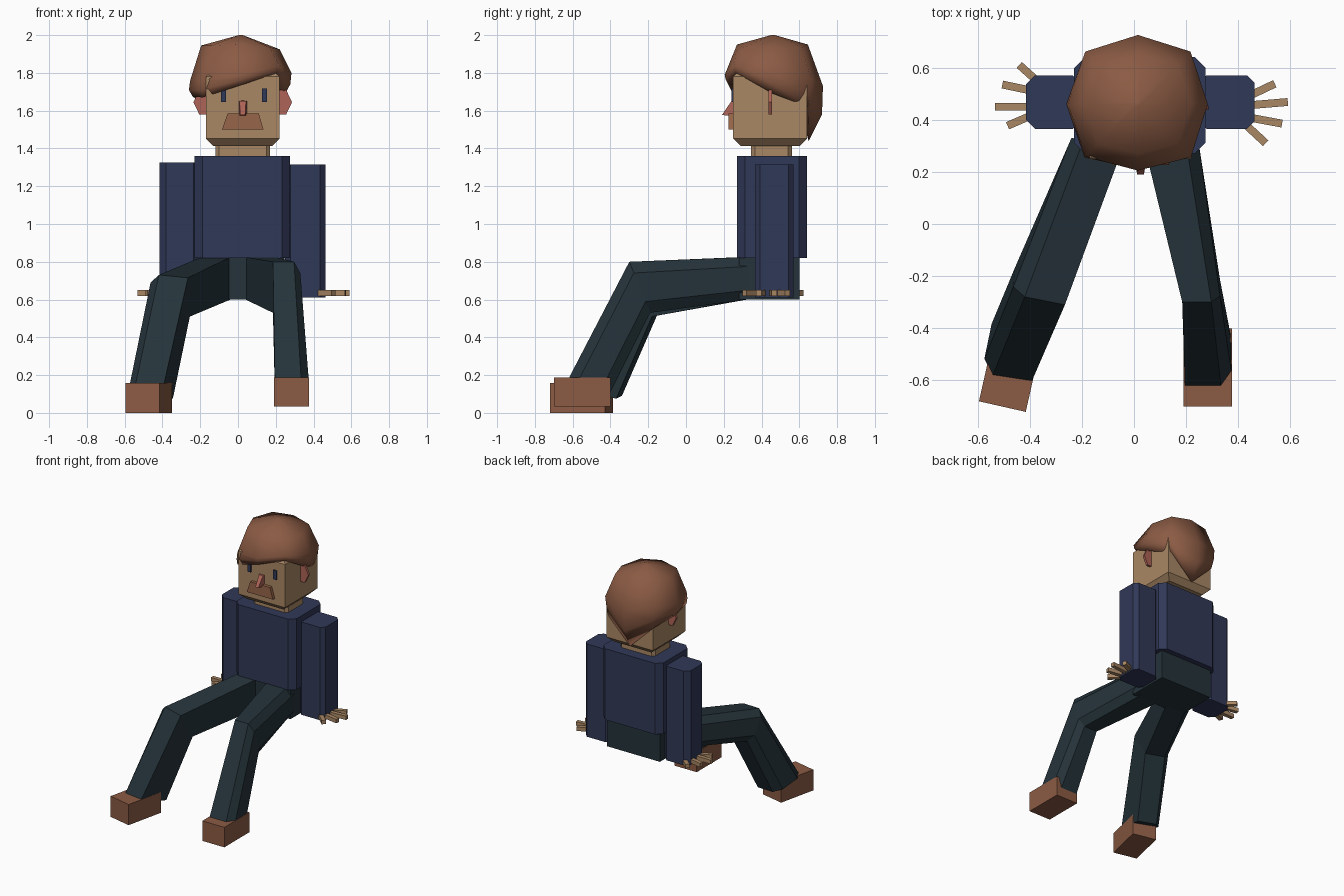
import bpy, bmesh, math
from mathutils import Vector, Matrix

if "Cube" in bpy.data.objects:
    bpy.data.objects.remove(bpy.data.objects["Cube"])


def material(name, rgb):
    m = bpy.data.materials.new(name)
    m.diffuse_color = (*rgb, 1)
    m.use_nodes = True
    m.node_tree.nodes["Principled BSDF"].inputs["Base Color"].default_value = m.diffuse_color
    return m


BROWN = material("brown", (0.26, 0.105, 0.058))
SKIN = material("skin", (0.40, 0.245, 0.13))
NAVY = material("navy", (0.03, 0.04, 0.095))
TEAL = material("dark teal", (0.018, 0.033, 0.042))
PINK = material("pink", (0.42, 0.125, 0.095))
RUST = material("rust brown", (0.31, 0.13, 0.065))


def finish(bm, name, mat, smooth=False):
    bmesh.ops.recalc_face_normals(bm, faces=bm.faces)
    for f in bm.faces:
        f.smooth = smooth
    me = bpy.data.meshes.new(name)
    bm.to_mesh(me)
    bm.free()
    me.materials.append(mat)
    ob = bpy.data.objects.new(name, me)
    bpy.context.collection.objects.link(ob)
    return ob


def box(name, mat, x, y, z, bevel=0, pick=None, turn=0):
    """Box from ranges; pick chooses the edges to chamfer; turn spins it about z."""
    bm = bmesh.new()
    bmesh.ops.create_cube(bm, size=1)
    c = Vector([sum(r) / 2 for r in (x, y, z)])
    for v in bm.verts:
        v.co = Vector([v.co[i] * (r[1] - r[0]) for i, r in enumerate((x, y, z))])
    if bevel:
        edges = [e for e in bm.edges if pick is None or pick(e.verts[0].co, e.verts[1].co)]
        bmesh.ops.bevel(bm, geom=edges, offset=bevel, segments=1, affect='EDGES')
    bm.transform(Matrix.Translation(c) @ Matrix.Rotation(turn, 4, 'Z'))
    return finish(bm, name, mat)


def loft(name, mat, rings, smooth=False):
    """Closed skin through rings of equal point count."""
    bm = bmesh.new()
    vs = [[bm.verts.new(p) for p in r] for r in rings]
    n = len(vs[0])
    for a, b in zip(vs, vs[1:]):
        for i in range(n):
            j = (i + 1) % n
            bm.faces.new((a[i], a[j], b[j], b[i]))
    for end in (vs[0], vs[-1]):
        c = bm.verts.new(sum((v.co for v in end), Vector()) / n)
        for i in range(n):
            bm.faces.new((end[i], end[(i + 1) % n], c))
    return finish(bm, name, mat, smooth)


def upright(a, b):
    return abs(a.z - b.z) > 0.03 and abs(a.x - b.x) < 1e-4


# Torso and hips
box("torso", NAVY, (-0.23, 0.275), (0.27, 0.64), (0.82, 1.36), 0.042, upright)
box("hips", TEAL, (-0.2, 0.245), (0.28, 0.6), (0.6, 0.825))

# Arms with fanned fingers
box("right_arm", NAVY, (0.25, 0.462), (0.365, 0.57), (0.61, 1.315), 0.028, upright)
box("left_arm", NAVY, (-0.415, -0.2), (0.365, 0.57), (0.61, 1.325), 0.035, upright)


def finger(name, a, b):
    a, b = Vector(a), Vector(b)
    d = (b - a).normalized()
    a = a - d * 0.08
    m, h = (a + b) / 2, (b - a).length / 2
    box(name, SKIN, (m.x - h, m.x + h), (m.y - 0.015, m.y + 0.015), (0.62, 0.65),
        turn=math.atan2(d.y, d.x))


for i, (a, b) in enumerate([((0.46, 0.50), (0.54, 0.538)), ((0.46, 0.457), (0.59, 0.468)),
                            ((0.46, 0.405), (0.568, 0.385)), ((0.44, 0.37), (0.505, 0.31))]):
    finger(f"right_finger_{i}", a, b)
for i, (a, b) in enumerate([((-0.39, 0.565), (-0.44, 0.61)), ((-0.41, 0.515), (-0.505, 0.535)),
                            ((-0.42, 0.45), (-0.533, 0.45)), ((-0.42, 0.405), (-0.485, 0.377))]):
    finger(f"left_finger_{i}", a, b)


# Legs: bent six-sided tubes, chamfered on the outer side
def section(inner_front, outer_front, inner_back):
    o, u, v = Vector(inner_front), Vector(outer_front), Vector(inner_back)
    u, v = u - o, v - o
    return [o + u * s + v * t for s, t in
            ((0, 0), (0.77, 0), (1, 0.22), (1, 0.78), (0.77, 1), (0, 1))]


loft("right_leg", TEAL, [
    section((0.04, 0.3, 0.825), (0.245, 0.33, 0.825), (0.04, 0.3, 0.6)),
    section((0.185, -0.30, 0.8), (0.33, -0.30, 0.8), (0.185, -0.19, 0.53)),
    section((0.195, -0.62, 0.185), (0.375, -0.62, 0.185), (0.195, -0.40, 0.11))])
loft("left_leg", TEAL, [
    section((-0.04, 0.3, 0.825), (-0.24, 0.33, 0.825), (-0.04, 0.3, 0.6)),
    section((-0.265, -0.31, 0.715), (-0.465, -0.27, 0.735), (-0.255, -0.18, 0.51)),
    section((-0.395, -0.61, 0.14), (-0.585, -0.57, 0.16), (-0.345, -0.37, 0.075))])

# Shoes
box("right_shoe", BROWN, (0.19, 0.375), (-0.70, -0.40), (0.035, 0.187))
box("left_shoe", BROWN, (-0.564, -0.38), (-0.704, -0.404), (0, 0.157), turn=-0.222)

# Neck and head
box("neck", SKIN, (-0.12, 0.17), (0.345, 0.56), (1.3, 1.45), 0.02, upright)
box("head", SKIN, (-0.17, 0.22), (0.25, 0.64), (1.412, 1.82), 0.04,
    lambda a, b: abs(a.z - b.z) < 1e-4)

# Eyes
for name, x in (("left_eye", -0.077), ("right_eye", 0.14)):
    box(name, NAVY, (x - 0.014, x + 0.014), (0.242, 0.252), (1.647, 1.717))

# Moustache
loft("moustache", RUST, [[(-0.085, y, 1.5), (0.135, y, 1.5), (0.11, y, 1.585), (-0.055, y, 1.585)]
                         for y in (0.226, 0.26)])

# Nose: wedge leaning out toward the tip
loft("nose", PINK, [
    [(0.0, 0.26, 1.655), (0.05, 0.26, 1.655), (0.042, 0.24, 1.65), (0.008, 0.24, 1.65)],
    [(0.002, 0.26, 1.57), (0.048, 0.26, 1.57), (0.038, 0.19, 1.577), (0.012, 0.19, 1.577)]])

# Ears: thin hexagon plates
for name, x, s in (("right_ear", 0.22, 1), ("left_ear", -0.17, -1)):
    loft(name, PINK, [[(x + s * dx, y, z) for dx, z in
                       ((-0.03, 1.645), (0.0, 1.71), (0.035, 1.71), (0.066, 1.645),
                        (0.035, 1.58), (0.0, 1.58))] for y in (0.437, 0.455)])

# Hair: eight-sided cap, angles run from +x through the back; sideswept fringe
TOP = [0.205, 0.215, 0.185, 0.22, 0.21, 0.215, 0.19, 0.215]
TOP_Z = [1.925, 1.935, 1.95, 1.945, 1.945, 1.945, 1.95, 1.935]
MID = [0.268, 0.285, 0.265, 0.285, 0.268, 0.285, 0.255, 0.288]
MID_Z = [1.80, 1.77, 1.73, 1.77, 1.76, 1.76, 1.79, 1.84]
LOW = [0.262, 0.275, 0.26, 0.28, 0.275, 0.29, 0.25, 0.285]
LOW_Z = [1.74, 1.68, 1.58, 1.69, 1.71, 1.71, 1.765, 1.815]
END = [0.235, 0.262, 0.19, 0.262, 0.255, 0.285, 0.235, 0.275]
END_Z = [1.69, 1.62, 1.44, 1.62, 1.675, 1.67, 1.735, 1.80]


def hair_ring(rs, zs):
    return [(0.015 + r * math.cos(k * math.pi / 4), 0.46 + r * math.sin(k * math.pi / 4), z)
            for k, (r, z) in enumerate(zip(rs, zs))]


loft("hair", BROWN, [hair_ring([0.01] * 8, [2.0] * 8), hair_ring(TOP, TOP_Z),
                     hair_ring(MID, MID_Z), hair_ring(LOW, LOW_Z), hair_ring(END, END_Z),
                     hair_ring([0.12] * 8, [1.76] * 8)], smooth=True)
